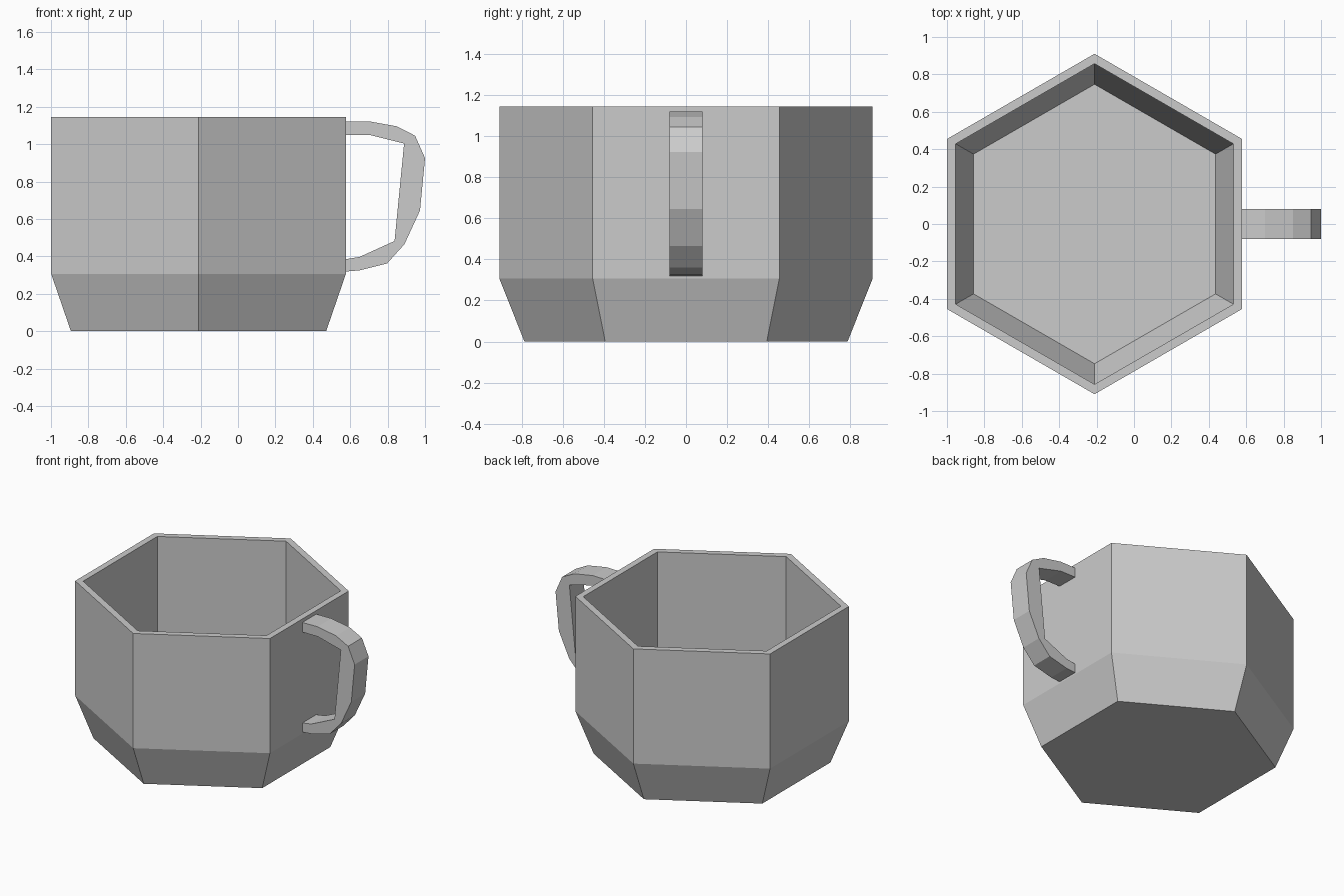
import bpy, bmesh, math

if "Cube" in bpy.data.objects:
    bpy.data.objects.remove(bpy.data.objects["Cube"])

CENTRE_X = -0.211


def make_object(name, bm):
    bmesh.ops.recalc_face_normals(bm, faces=bm.faces[:])
    mesh = bpy.data.meshes.new(name)
    bm.to_mesh(mesh)
    bm.free()
    obj = bpy.data.objects.new(name, mesh)
    bpy.context.collection.objects.link(obj)
    return obj


def hexagon(bm, radius, z):
    # Hexagon with corners pointing to the front and back
    angles = [math.radians(30 + 60 * i) for i in range(6)]
    return [bm.verts.new((CENTRE_X + radius * math.cos(a), radius * math.sin(a), z))
            for a in angles]


# Cup: hexagonal rings from outer base, over the rim, down to the inner floor
bm = bmesh.new()
profile = [(0.788, 0), (0.91, 0.307), (0.91, 1.146),
           (0.857, 1.146), (0.857, 0.32), (0.747, 0.05)]
rings = [hexagon(bm, r, z) for r, z in profile]
for low, high in zip(rings, rings[1:]):
    for i in range(6):
        j = (i + 1) % 6
        bm.faces.new((low[i], low[j], high[j], high[i]))
bm.faces.new(rings[0])
bm.faces.new(rings[-1])
make_object("cup", bm)

# Handle: side outline extruded across its width
outer = [(0.565, 1.12), (0.70, 1.122), (0.85, 1.095), (0.947, 1.045), (1.0, 0.925),
         (0.973, 0.645), (0.89, 0.465), (0.797, 0.362), (0.65, 0.325), (0.565, 0.318)]
inner = [(0.565, 0.383), (0.65, 0.397), (0.837, 0.482),
         (0.888, 1.003), (0.70, 1.05), (0.565, 1.05)]
bm = bmesh.new()
side = bm.faces.new([bm.verts.new((x, -0.08, z)) for x, z in outer + inner])
extruded = bmesh.ops.extrude_face_region(bm, geom=[side])["geom"]
moved = [v for v in extruded if isinstance(v, bmesh.types.BMVert)]
bmesh.ops.translate(bm, verts=moved, vec=(0, 0.16, 0))
make_object("handle", bm)
